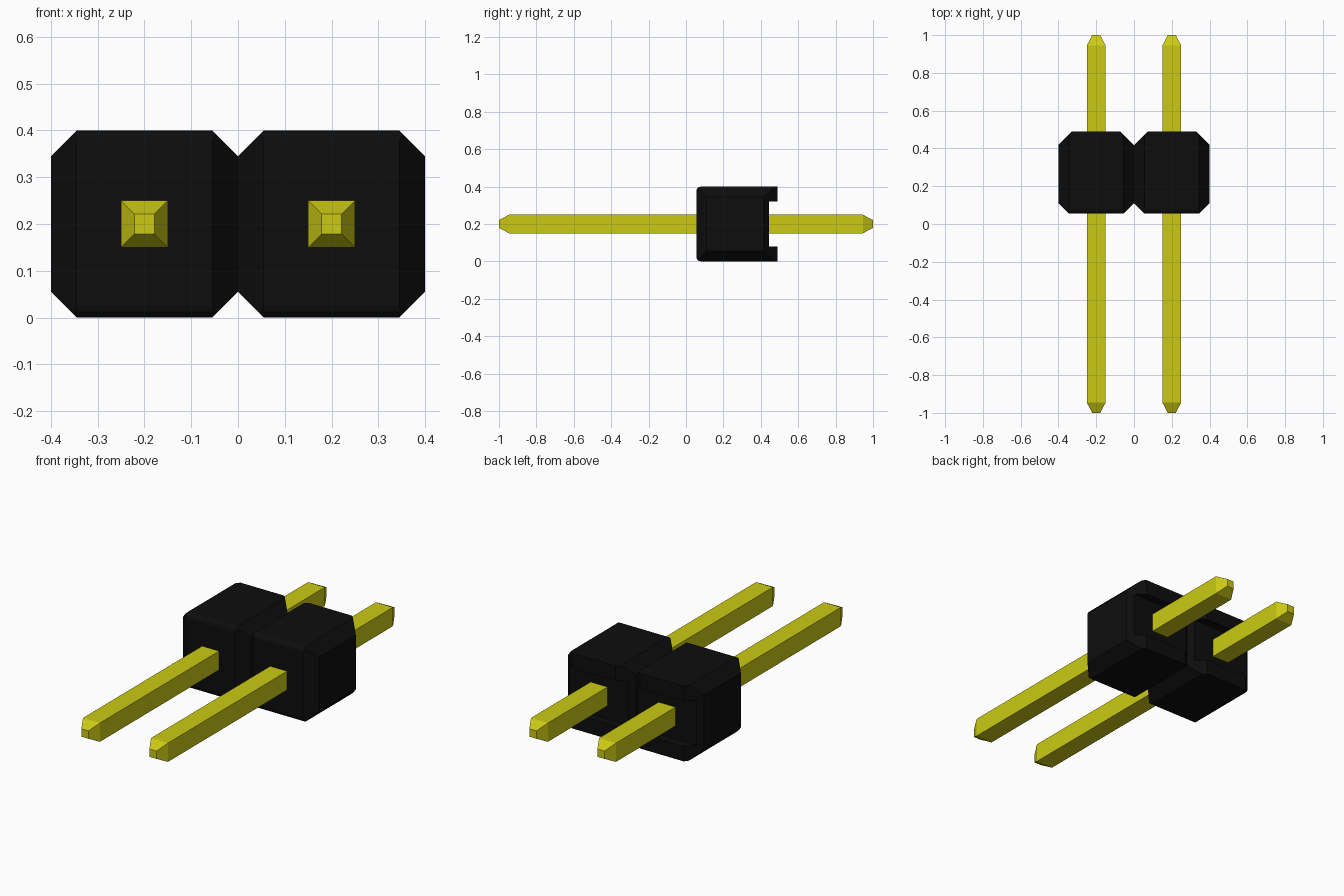
import bpy, bmesh, math
from mathutils import Vector

cube = bpy.data.objects.get("Cube")
if cube:
    bpy.data.objects.remove(cube, do_unlink=True)


def material(name, rgb, rough):
    m = bpy.data.materials.new(name)
    m.use_nodes = True
    m.diffuse_color = (*rgb, 1)
    node = m.node_tree.nodes["Principled BSDF"]
    node.inputs["Base Color"].default_value = (*rgb, 1)
    node.inputs["Roughness"].default_value = rough
    return m


black = material("black plastic", (0.004, 0.004, 0.004), 0.6)
gold = material("yellow metal", (0.6, 0.59, 0.007), 0.4)


def finish(name, bm, mat):
    bmesh.ops.recalc_face_normals(bm, faces=bm.faces[:])
    mesh = bpy.data.meshes.new(name)
    bm.to_mesh(mesh)
    bm.free()
    mesh.materials.append(mat)
    obj = bpy.data.objects.new(name, mesh)
    bpy.context.collection.objects.link(obj)
    return obj


# Housing dimensions
W, H = 0.4, 0.4                  # one cell
Y0, Y1, FLOOR = 0.055, 0.49, 0.445
LIP = 0.08                       # height of the rear lips
R = 0.025                        # rounding of the front edges
C_FRONT, C_BACK, C_TOP = 0.055, 0.072, 0.055

# Side profile (y, z): rounded front edges, channel across the rear
profile = [(Y1, 0), (Y1, LIP), (FLOOR, LIP),
           (FLOOR, H - LIP), (Y1, H - LIP), (Y1, H)]
for cz, start in ((H - R, 90), (R, 180)):
    for i in range(4):
        a = math.radians(start + i * 30)
        profile.append((Y0 + R + R * math.cos(a), cz + R * math.sin(a)))

# One cell: extrude the profile across x
bm = bmesh.new()
face = bm.faces.new([bm.verts.new((0, y, z)) for y, z in profile])
ext = bmesh.ops.extrude_face_region(bm, geom=[face])
bmesh.ops.translate(bm, vec=(W, 0, 0),
                    verts=[v for v in ext["geom"] if isinstance(v, bmesh.types.BMVert)])
if not any((f.calc_center_median().x < 1e-5) for f in bm.faces):
    bm.faces.new([v for v in bm.verts if v.co.x < 1e-5])
bmesh.ops.recalc_face_normals(bm, faces=bm.faces[:])


def chamfer(point, normal):
    """Slice off everything beyond a plane and close the cut."""
    cut = bmesh.ops.bisect_plane(bm, geom=bm.verts[:] + bm.edges[:] + bm.faces[:],
                                 plane_co=point, plane_no=Vector(normal).normalized(),
                                 clear_outer=True)
    edges = [e for e in cut["geom_cut"] if isinstance(e, bmesh.types.BMEdge)]
    bmesh.ops.edgeloop_fill(bm, edges=edges)


# Corner chamfers on both sides of the cell
for x, s in ((0, -1), (W, 1)):
    chamfer((x, 0, H - C_TOP), (s, 0, 1))
    chamfer((x, 0, C_TOP), (s, 0, -1))
    chamfer((x, Y0 + C_FRONT, 0), (s, -1, 0))
    chamfer((x, Y1 - C_BACK, 0), (s, 1, 0))

# Open the joining side and mirror the cell into one housing
inner = [f for f in bm.faces if all(v.co.x < 1e-4 for v in f.verts)]
bmesh.ops.delete(bm, geom=inner, context="FACES")
housing = finish("housing", bm, black)
mod = housing.modifiers.new("mirror", "MIRROR")
mod.use_axis[0] = True
mod.merge_threshold = 0.0005

# Square pins with tapered ends: rings of (y, half width)
rings = [(-1, 0.021), (-0.945, 0.05), (0.945, 0.05), (1, 0.021)]
for name, x in (("left_pin", 0.2), ("right_pin", -0.2)):
    bm = bmesh.new()
    loops = [[bm.verts.new((x + a * h, y, 0.2 + b * h))
              for a, b in ((-1, -1), (1, -1), (1, 1), (-1, 1))] for y, h in rings]
    for p, q in zip(loops, loops[1:]):
        for i in range(4):
            j = (i + 1) % 4
            bm.faces.new((p[i], p[j], q[j], q[i]))
    bm.faces.new(loops[0])
    bm.faces.new(loops[-1])
    finish(name, bm, gold)
